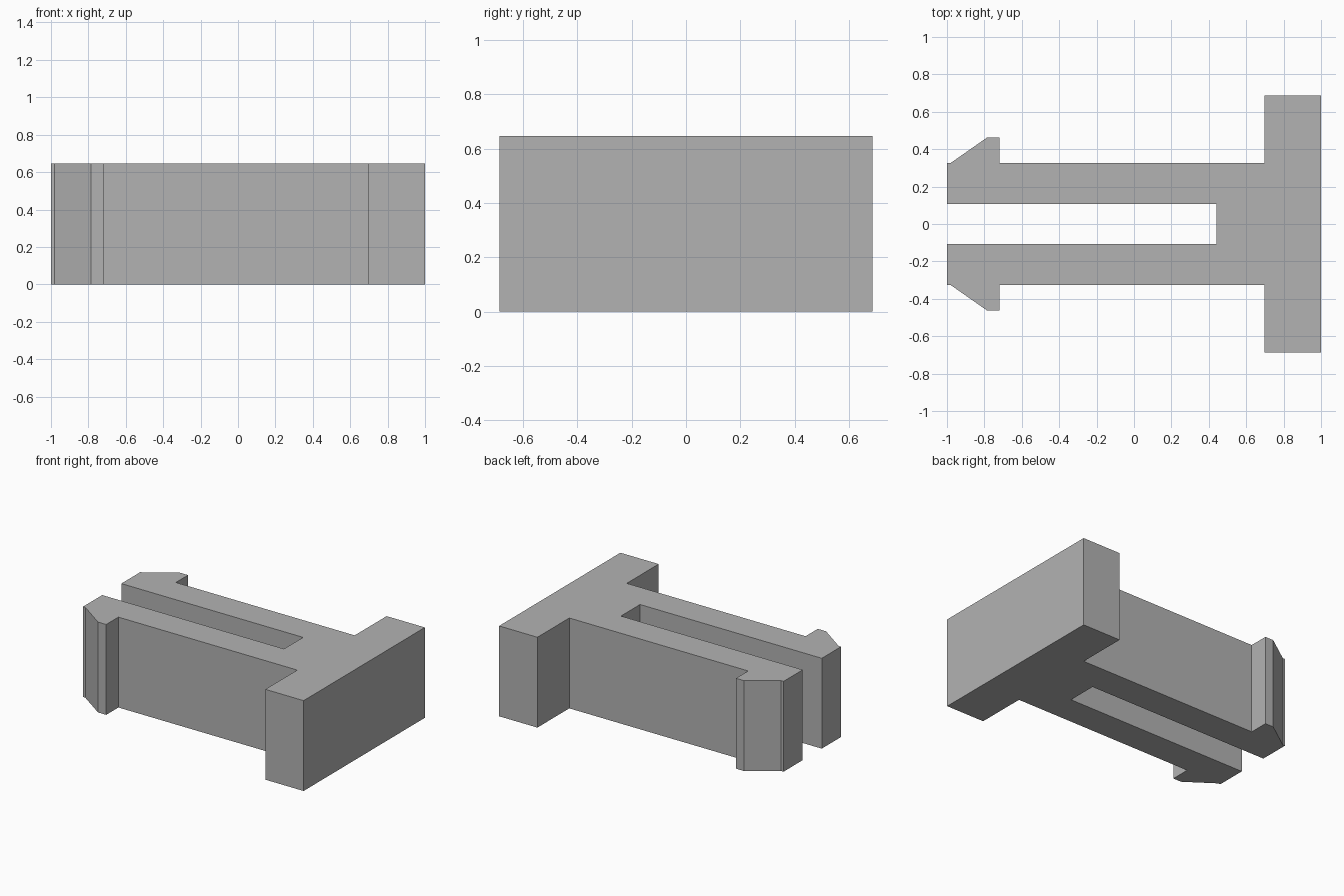
import bpy
import bmesh

cube = bpy.data.objects.get("Cube")
if cube:
    bpy.data.objects.remove(cube, do_unlink=True)

HEIGHT = 0.647

grey = bpy.data.materials.new("plain grey")
grey.use_nodes = True
colour = (0.45, 0.45, 0.45, 1)
grey.diffuse_color = colour
grey.node_tree.nodes["Principled BSDF"].inputs["Base Color"].default_value = colour

# Half outline: head plate, arm, barbed hook, arm tip, slot end
half = [(1, 0.686), (0.697, 0.686), (0.697, 0.325), (-0.72, 0.325),
        (-0.72, 0.463), (-0.785, 0.463), (-0.982, 0.325), (-1, 0.325),
        (-1, 0.108), (0.44, 0.108)]
outline = half + [(x, -y) for x, y in reversed(half)]

# Extrude the mirrored outline upward into one solid clip
bm = bmesh.new()
base = bm.faces.new([bm.verts.new((x, y, 0)) for x, y in outline])
top = bmesh.ops.extrude_face_region(bm, geom=[base], use_keep_orig=True)["geom"]
bmesh.ops.translate(bm, vec=(0, 0, HEIGHT),
                    verts=[v for v in top if isinstance(v, bmesh.types.BMVert)])
bmesh.ops.recalc_face_normals(bm, faces=bm.faces)

mesh = bpy.data.meshes.new("snap_clip")
bm.to_mesh(mesh)
bm.free()
mesh.materials.append(grey)
clip = bpy.data.objects.new("snap_clip", mesh)
bpy.context.collection.objects.link(clip)
